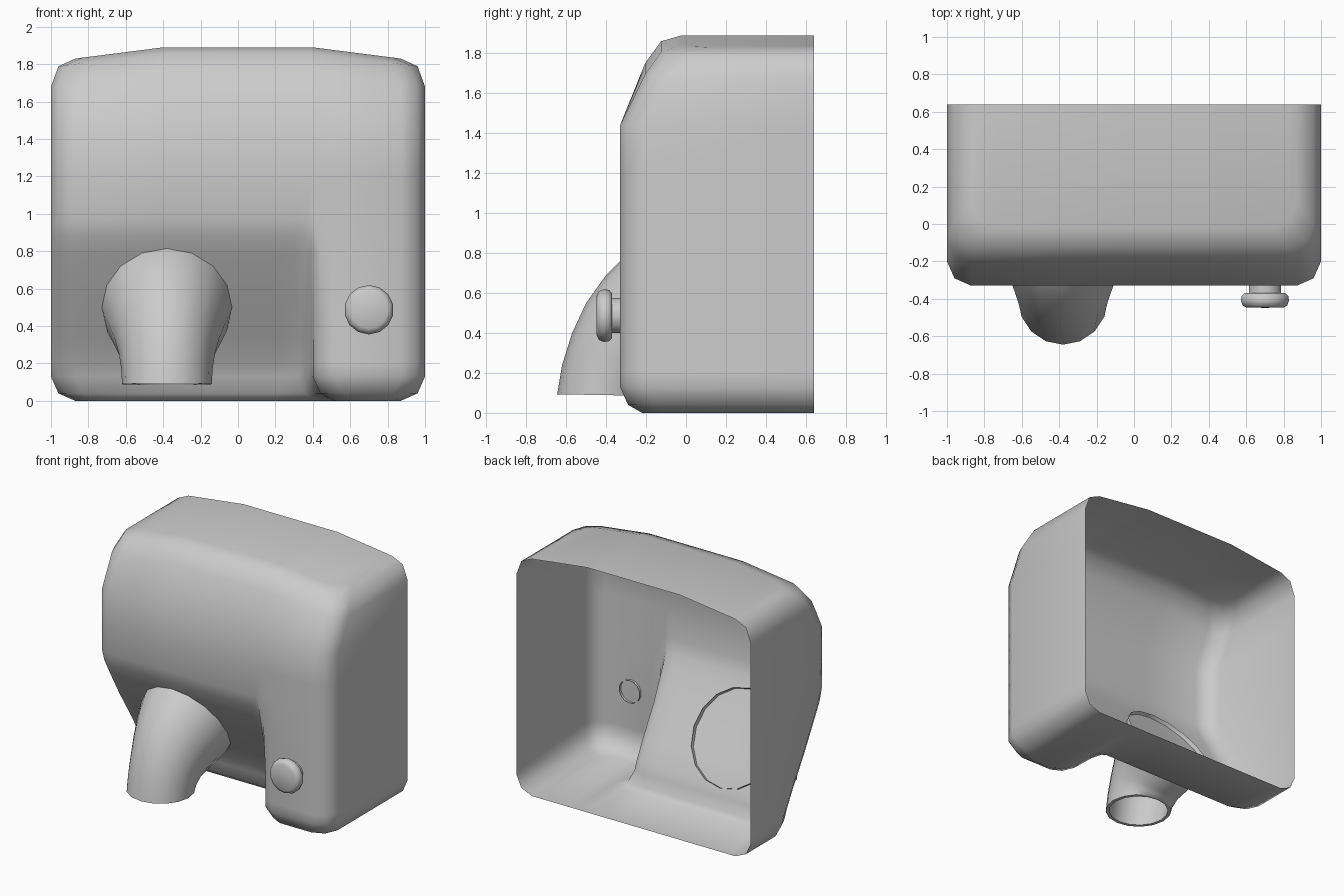
import bpy, bmesh, math

if "Cube" in bpy.data.objects:
    bpy.data.objects.remove(bpy.data.objects["Cube"])


def make_object(name, rings, closed, angle=60):
    """Loft a list of equal-length point rings into a smooth mesh."""
    bm = bmesh.new()
    rows = [[bm.verts.new(p) for p in r] for r in rings]
    n = len(rings[0])
    for a, b in zip(rows, rows[1:]):
        for i in range(n if closed else n - 1):
            j = (i + 1) % n
            bm.faces.new((a[i], a[j], b[j], b[i]))
    bmesh.ops.remove_doubles(bm, verts=bm.verts, dist=0.0005)
    bmesh.ops.recalc_face_normals(bm, faces=bm.faces)
    me = bpy.data.meshes.new(name)
    bm.to_mesh(me)
    bm.free()
    ob = bpy.data.objects.new(name, me)
    bpy.context.collection.objects.link(ob)
    bpy.ops.object.select_all(action='DESELECT')
    ob.select_set(True)
    bpy.context.view_layer.objects.active = ob
    bpy.ops.object.shade_smooth_by_angle(angle=math.radians(angle))
    return ob


# Housing: horizontal U-shaped sections, open at the wall side
BACK = 0.64


def section(z, w, f, d, shift, arch):
    """w half width, f front y, d recess depth, shift of pillar edge, arch drop."""
    r = f + d
    s = shift
    pts = [(-w, BACK), (-w, r + .13), (-w + .04, r + .04), (-w + .13, r),
           (-.4, r), (0, r), (.2, r),
           (.31 + s, r), (.37 + s, f + d * .93), (.395 + s, f + max(d * .6, d - .12)),
           (.40 + s, f + min(.13, d * .4)), (.44 + s, f + min(.04, d * .12)), (.52 + s, f),
           (w - .13, f), (w - .04, f + .04), (w, f + .13), (w, BACK)]
    return [(x, y, z - arch * max(0, (abs(x) - .4) / .47)) for x, y in pts]


# z, half width, front y, recess depth, pillar shift, arch drop
rows = [(0, .87, -.22, .41, .12, 0), (.04, .96, -.29, .44, .04, 0),
        (.13, 1, -.33, .46, 0, 0), (.2, 1, -.33, .43, 0, 0),
        (.33, 1, -.33, .355, 0, 0), (.56, 1, -.33, .21, 0, 0),
        (.78, 1, -.33, .085, 0, 0), (.88, 1, -.33, .03, 0, 0),
        (.98, 1, -.33, 0, 0, 0), (1.2, 1, -.33, 0, 0, 0),
        (1.44, 1, -.33, 0, 0, 0), (1.75, 1, -.205, 0, 0, .055),
        (1.86, .96, -.125, 0, 0, .06), (1.89, .87, -.02, 0, 0, .06)]
rings = [section(*r) for r in rows]
flat = lambda ring: [(x, BACK, z) for x, y, z in ring]
make_object("housing", [flat(rings[0])] + rings + [flat(rings[-1])], False)

# Nozzle: tapering elbow; each ring is (front y, front z, rear y, rear z, half width)
bend = [(-.24, .83, .13, .2, .352), (-.30, .79, .09, .18, .345), (-.40, .69, .02, .15, .315),
        (-.5, .55, -.05, .12, .28), (-.57, .4, -.1, .11, .257), (-.62, .24, -.14, .1, .244),
        (-.645, .093, -.16, .085, .24), (-.62, .093, -.185, .085, .215),
        (-.595, .24, -.165, .12, .218), (-.545, .4, -.125, .14, .232)]


def elbow_ring(y0, z0, y1, z1, rx, n=16):
    out = []
    for i in range(n):
        a = 2 * math.pi * i / n
        c = (1 + math.cos(a)) / 2
        out.append((-.38 + rx * math.sin(a), y1 + (y0 - y1) * c, z1 + (z0 - z1) * c))
    return out


make_object("nozzle", [elbow_ring(*b) for b in bend], True, 50)

# Push button: turned profile of (radius, y)
profile = [(.088, -.31), (.088, -.37), (.112, -.37), (.128, -.385), (.132, -.41),
           (.122, -.436), (.1, -.447), (0, -.448)]
N = 14
make_object("push_button",
            [[(.7 + r * math.sin(2 * math.pi * i / N), y, .487 + r * math.cos(2 * math.pi * i / N))
              for i in range(N)] for r, y in profile], True, 60)
